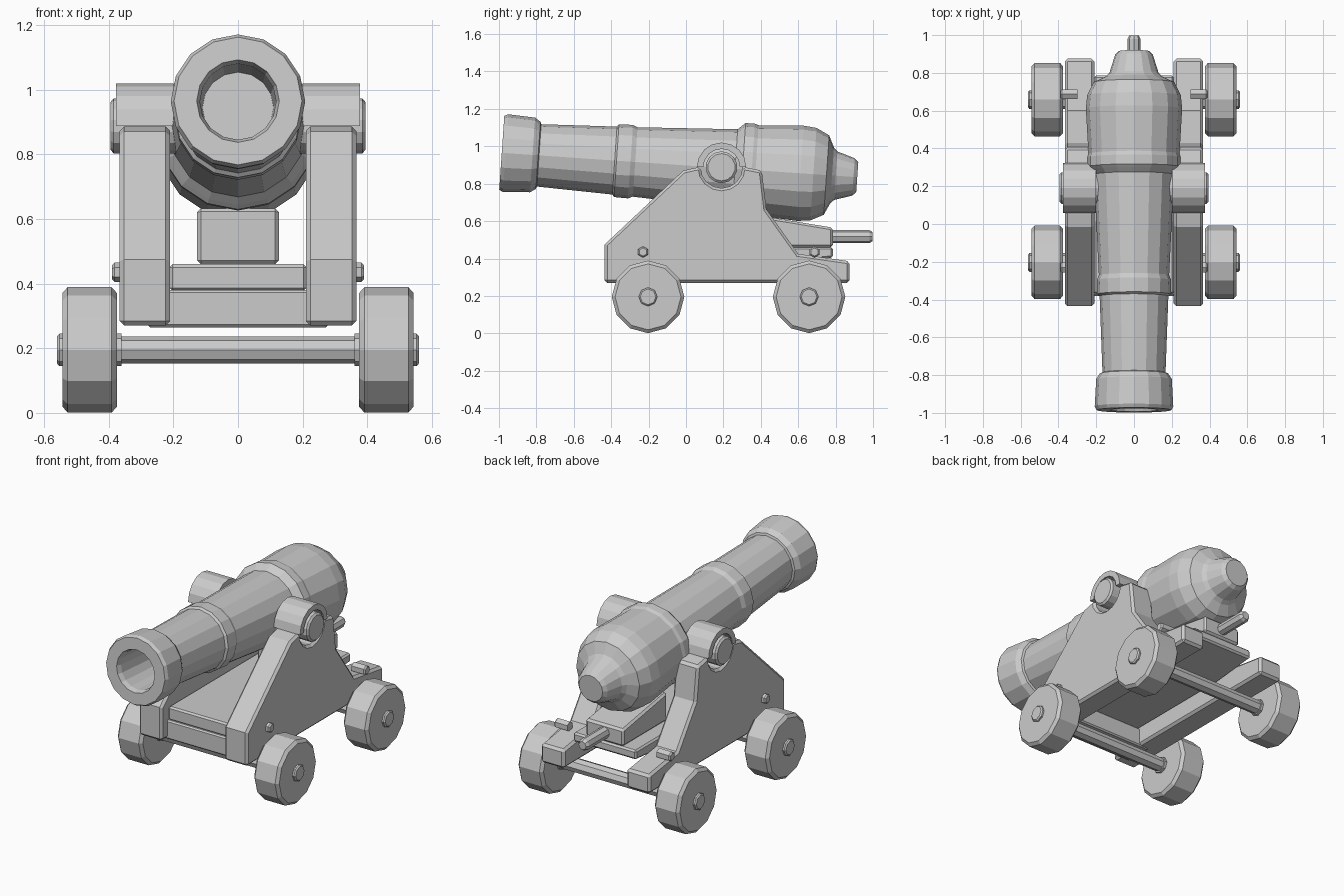
import bpy, bmesh, math
from mathutils import Matrix, Vector

if "Cube" in bpy.data.objects:
    bpy.data.objects.remove(bpy.data.objects["Cube"])


def finish(name, bm, bevel=0.0):
    bmesh.ops.remove_doubles(bm, verts=bm.verts, dist=1e-5)
    bmesh.ops.recalc_face_normals(bm, faces=bm.faces)
    me = bpy.data.meshes.new(name)
    bm.to_mesh(me)
    bm.free()
    ob = bpy.data.objects.new(name, me)
    bpy.context.collection.objects.link(ob)
    if bevel:
        m = ob.modifiers.new("bevel", 'BEVEL')
        m.width, m.segments = bevel, 1
        m.limit_method, m.angle_limit = 'ANGLE', math.radians(50)
    return ob


def extrude(name, pts, x0, x1, bevel=0.0):
    """Extrude a (y, z) outline from x0 to x1."""
    bm = bmesh.new()
    a = [bm.verts.new((x0, y, z)) for y, z in pts]
    b = [bm.verts.new((x1, y, z)) for y, z in pts]
    n = len(pts)
    bm.faces.new(a)
    bm.faces.new(b[::-1])
    for i in range(n):
        j = (i + 1) % n
        bm.faces.new((a[i], b[i], b[j], a[j]))
    return finish(name, bm, bevel)


def lathe(name, prof, sides, origin, axis):
    """Revolve (distance, radius) points about an axis; ends at radius > 0 are capped."""
    ax = Vector(axis).normalized()
    up = (Vector((0, 0, 1)) - ax * ax.z).normalized()
    side = ax.cross(up)
    bm = bmesh.new()
    rings = []
    for t, r in prof:
        rings.append([bm.verts.new(Vector(origin) + ax * t
                      + (up * math.cos(k) + side * math.sin(k)) * r)
                      for k in (2 * math.pi * i / sides for i in range(sides))])
    for a, b in zip(rings, rings[1:]):
        for i in range(sides):
            j = (i + 1) % sides
            bm.faces.new((a[i], a[j], b[j], b[i]))
    bm.faces.new(rings[0])
    bm.faces.new(rings[-1])
    return finish(name, bm)


def arc(cy, cz, r, a0, a1, n):
    return [(cy + r * math.cos(math.radians(a0 + (a1 - a0) * i / n)),
             cz + r * math.sin(math.radians(a0 + (a1 - a0) * i / n))) for i in range(n + 1)]


def rect(y0, y1, z0, z1):
    return [(y0, z0), (y1, z0), (y1, z1), (y0, z1)]


# Barrel: bore, muzzle swell, two rings, breech and knob, tilted muzzle-up
tilt = 0.0685
lathe("barrel", [(0.30, 0.11), (0.03, 0.118), (0.0, 0.128), (0.0, 0.198), (0.02, 0.208),
                 (0.165, 0.2), (0.195, 0.18), (0.2, 0.167), (0.605, 0.182), (0.615, 0.195),
                 (0.69, 0.197), (0.715, 0.186), (1.25, 0.212), (1.275, 0.235), (1.29, 0.248),
                 (1.34, 0.248), (1.36, 0.241), (1.60, 0.255), (1.67, 0.248), (1.74, 0.213),
                 (1.77, 0.15), (1.79, 0.13), (1.885, 0.10), (1.905, 0.08)],
      16, (0, -0.985, 0.965), (0, 1, -tilt))

# Trunnions run through the barrel
TY, TZ = 0.19, 0.888
lathe("trunnion", [(-0.395, 0.073), (-0.385, 0.085), (0.385, 0.085), (0.395, 0.073)],
      14, (0, TY, TZ), (1, 0, 0))

cheek = [(-0.435, 0.27), (0.875, 0.27), (0.875, 0.385), (0.60, 0.425), (0.43, 0.663),
         (0.405, 0.87), (0.33, 0.885)] + arc(TY, TZ, 0.112, 0, -180, 8) + \
        [(0.05, 0.885), (-0.015, 0.87), (-0.435, 0.475)]
cap = arc(TY, TZ, 0.132, 0, 180, 8) + arc(TY, TZ, 0.098, 180, 0, 8)

for s, label in ((-1, "left"), (1, "right")):
    # Side cheeks with trunnion caps
    extrude(label + "_cheek", cheek, s * 0.21, s * 0.366, 0.014)
    extrude(label + "_trunnion_cap", cap, s * 0.2, s * 0.377)
    # Bolts in the cheeks
    for by, pos in ((-0.23, "front"), (0.687, "rear")):
        lathe(f"{label}_{pos}_bolt", [(0.30, 0.03), (0.382, 0.03), (0.39, 0.022)],
              6, (0, by, 0.435), (s, 0, 0))
    # Wheels with hubs
    for wy, pos in ((-0.203, "front"), (0.658, "rear")):
        lathe(f"{label}_{pos}_wheel", [(0.375, 0.176), (0.391, 0.194), (0.527, 0.194), (0.543, 0.176)],
              12, (0, wy, 0.195), (s, 0, 0))
        lathe(f"{label}_{pos}_hub", [(0.36, 0.05), (0.553, 0.05), (0.56, 0.042)],
              8, (0, wy, 0.195), (s, 0, 0))

# Axles
for wy, pos in ((-0.203, "front"), (0.658, "rear")):
    lathe(pos + "_axle", [(-0.38, 0.042), (0.38, 0.042)], 8, (0, wy, 0.195), (1, 0, 0))

# Bed plank, front beam, wedge with handle
extrude("bed_plank", [(-0.37, 0.377), (0.5, 0.377), (0.785, 0.405), (0.785, 0.46), (-0.37, 0.46)],
        -0.212, 0.212, 0.01)
extrude("front_beam", rect(-0.38, -0.2, 0.265, 0.38), -0.28, 0.28, 0.008)
extrude("wedge", [(0.36, 0.46), (0.785, 0.46), (0.785, 0.565), (0.36, 0.635)], -0.127, 0.127, 0.012)
lathe("wedge_handle", [(0.0, 0.035), (0.2, 0.035), (0.217, 0.025)], 8, (0, 0.78, 0.517), (0, 1, 0))
